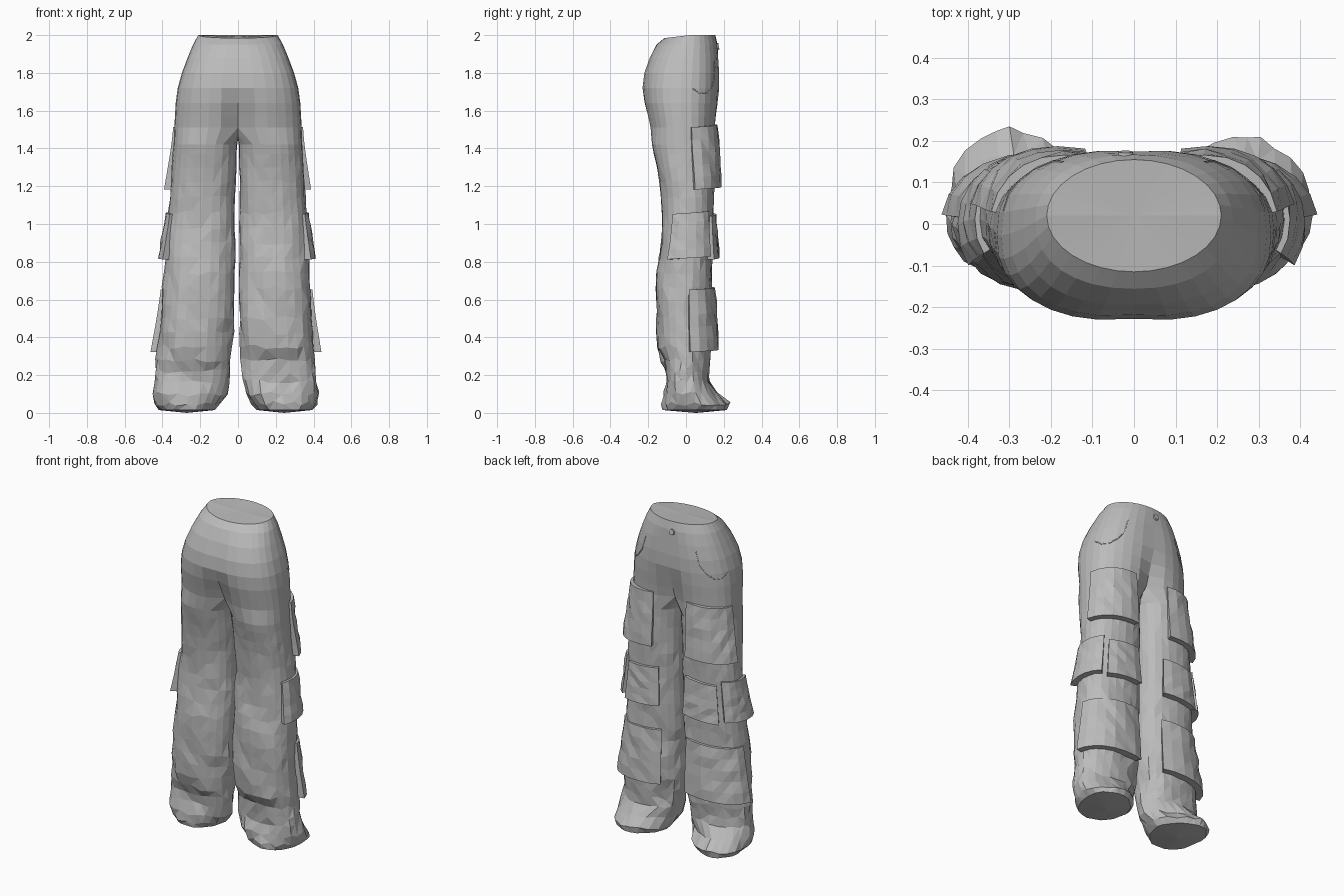
import bpy, bmesh, math, random
from mathutils import Vector

if "Cube" in bpy.data.objects:
    bpy.data.objects.remove(bpy.data.objects["Cube"])

random.seed(4)
cloth = bpy.data.materials.new("grey cloth")
cloth.diffuse_color = (0.5, 0.5, 0.5, 1)
cloth.use_nodes = True
cloth.node_tree.nodes["Principled BSDF"].inputs["Base Color"].default_value = cloth.diffuse_color

# torso sections: z, half width, back y, front y, squareness
TORSO = [(2.0, .21, -.115, .155, 2.0), (1.95, .238, -.156, .167, 2.2),
         (1.88, .267, -.197, .175, 2.4), (1.8, .297, -.225, .18, 2.5),
         (1.72, .319, -.235, .18, 2.5), (1.64, .33, -.228, .175, 2.5),
         (1.57, .334, -.212, .168, 2.5), (1.51, .337, -.199, .163, 2.5)]
# leg sections: z, inner x, outer x, back y, front y
LEG = [(1.42, .003, .34, -.18, .158), (1.25, .008, .35, -.145, .152),
       (1.05, .01, .362, -.124, .146), (.9, .005, .37, -.132, .142),
       (.7, .004, .38, -.157, .14), (.5, .006, .39, -.158, .138),
       (.35, .01, .402, -.148, .134), (.28, .012, .406, -.132, .127),
       (.22, .02, .41, -.108, .118), (.17, .025, .416, -.104, .12),
       (.1, .04, .426, -.12, .165), (.05, .07, .415, -.124, .218),
       (.015, .10, .388, -.114, .212)]


def lerp_row(table, z):
    z = max(table[-1][0], min(table[0][0], z))
    for a, b in zip(table, table[1:]):
        if a[0] >= z >= b[0]:
            t = (a[0] - z) / (a[0] - b[0])
            return [p + (q - p) * t for p, q in zip(a, b)]


def squircle(deg, n):
    c, s = math.cos(math.radians(deg)), math.sin(math.radians(deg))
    return (math.copysign(abs(c) ** (2 / n), c),
            math.copysign(abs(s) ** (2 / n), s))


def torso_pt(z, deg, off=0):
    _, rx, yb, yf, n = lerp_row(TORSO, z)
    c, s = squircle(deg, n)
    x, y = c * (rx + off), (yb + yf) / 2 + s * ((yf - yb) / 2 + off)
    # groove along the middle, deeper towards the crotch
    depth = .03 + .3 * max(0, (1.72 - z) / .21) if z < 1.9 else 0
    y *= 1 - depth * math.exp(-(x / .07) ** 2)
    dip = .016 * max(0, -s) if z > 1.97 else 0
    return Vector((x, y, z - dip))


def leg_pt(side, z, deg, off=0):
    _, xi, xo, yb, yf = lerp_row(LEG, z)
    # rounder at the outer front, squarer elsewhere; pointed at the toe
    n = 2.15 if 0 <= deg <= 90 else 2.3
    if z < .12 and 0 <= deg <= 180:
        n = 1.65
    c, s = squircle(deg, n)
    shift = .028 * (1.45 - z) / 1.45 if side < 0 else 0
    if side < 0 and z < .1:
        yf += .016
    x = (xi + xo) / 2 + shift + c * ((xo - xi) / 2 + off)
    if z < .12 and s > 0:
        x += .03 * s
    return Vector((side * x, (yb + yf) / 2 + s * ((yf - yb) / 2 + off), z))


def finish(bm, name):
    bmesh.ops.recalc_face_normals(bm, faces=bm.faces[:])
    me = bpy.data.meshes.new(name)
    bm.to_mesh(me)
    bm.free()
    me.materials.append(cloth)
    ob = bpy.data.objects.new(name, me)
    bpy.context.collection.objects.link(ob)
    return ob


def bridge(bm, a, b):
    n = len(a)
    for i in range(n):
        k = (i + 1) % n
        bm.faces.new((a[i], a[k], b[k], b[i]))


def fan(bm, ring, centre):
    c = bm.verts.new(centre)
    for i in range(len(ring)):
        bm.faces.new((ring[i], ring[(i + 1) % len(ring)], c))


# trousers: hips split at the crotch into two legs
bm = bmesh.new()
rings = [[bm.verts.new(torso_pt(r[0], -90 + 11.25 * i)) for i in range(32)]
         for r in TORSO]
for a, b in zip(rings, rings[1:]):
    bridge(bm, a, b)
fan(bm, rings[0], (0, .02, 1.992))
low = rings[-1]
back, front = low[0].co.copy(), low[16].co.copy()
crotch = []
for k in range(1, 8):
    p = front.lerp(back, k / 8)
    p.z -= .06 * math.sin(math.pi * k / 8) ** .7
    crotch.append(bm.verts.new(p))
heights = [1.42, 1.37, 1.3, 1.22, 1.14, 1.06, .98, .9, .82, .74, .66, .58,
           .5, .42, .35, .28, .22, .17, .1, .05, .015]
for side in (1, -1):
    outer = [low[i if side > 0 else -i % 32] for i in range(17)]
    prev = outer + crotch
    for z in heights:
        amp = .003 + .011 * (1.45 - z) / 1.45 if z < 1.4 else 0
        ring = []
        for j in range(24):
            deg = -120 + 15 * j
            # broad diagonal folds plus small creases
            fold = amp * .4 * math.sin(math.radians(3 * deg) + z * 17 * side)
            p = leg_pt(side, z, deg, fold + random.uniform(-amp, amp) * .5)
            if .03 < z < 1.3:
                p.z += random.uniform(-.013, .013)
            # one deep crease above the right hem
            if side > 0 and z == .28 and deg % 360 > 180:
                p.y += .018
            if abs(p.x) < .004 or p.x * side < 0:
                p.x = .004 * side
            ring.append(bm.verts.new(p))
        bridge(bm, prev, ring)
        prev = ring
    fan(bm, prev, leg_pt(side, .015, 0).lerp(leg_pt(side, .015, 180), .5)
        - Vector((0, 0, .015)))
legs = [f for f in bm.faces if f.calc_center_median().z < 1.38]
bmesh.ops.triangulate(bm, faces=legs)
finish(bm, "trousers")


# cargo pockets: padded patches that follow the leg and flare at the bottom
def pocket(name, side, z0, z1, a0, a1, top, bottom):
    bm = bmesh.new()
    nu, nv = max(3, round((a1 - a0) / 16)), 5

    def pt(i, j, inner):
        u, v = i / nu, j / nv
        off = top + (bottom - top) * v ** 1.1
        if 0 < i < nu and 0 < j < nv:
            off += random.uniform(-.005, .007)
        z = z1 + (z0 - z1) * v + .015 * (u - .5)
        return leg_pt(side, z, a0 + (a1 - a0) * u, -.015 if inner else off)

    grids = [[[bm.verts.new(pt(i, j, k)) for i in range(nu + 1)]
              for j in range(nv + 1)] for k in (0, 1)]
    for g in grids:
        for j in range(nv):
            for i in range(nu):
                bm.faces.new((g[j][i], g[j][i + 1], g[j + 1][i + 1], g[j + 1][i]))
    rims = [g[0] + [r[-1] for r in g[1:]] + g[-1][-2::-1]
            + [r[0] for r in g[-2:0:-1]] for g in grids]
    bridge(bm, *rims)
    bmesh.ops.triangulate(bm, faces=bm.faces[:])
    finish(bm, name)


for side, tag in ((1, "right"), (-1, "left")):
    pocket(tag + "_thigh_pocket", side, 1.19, 1.52, 12, 106, .008, .037)
    pocket(tag + "_knee_side_pouch", side, .82, 1.06, -30, 46, .014, .038)
    pocket(tag + "_knee_front_pouch", side, .82, 1.05, 56, 118, .016, .036)
    pocket(tag + "_shin_pocket", side, .33, .66, 8, 122, .013, .04)


# stitched seams lying on the hips
def seam(name, pts):
    cu = bpy.data.curves.new(name, "CURVE")
    cu.dimensions = "3D"
    cu.bevel_depth = .003
    cu.bevel_resolution = 0
    sp = cu.splines.new("POLY")
    sp.points.add(len(pts) - 1)
    for q, p in zip(sp.points, pts):
        q.co = (*p, 1)
    cu.materials.append(cloth)
    bpy.context.collection.objects.link(bpy.data.objects.new(name, cu))


path = [(1.86, 56), (1.77, 55), (1.72, 47), (1.69, 36), (1.69, 24), (1.72, 12)]
seam("right_hip_seam", [torso_pt(z, a) for z, a in path])
seam("left_hip_seam", [torso_pt(z, 180 - a) for z, a in path])

# waist button
bm = bmesh.new()
bmesh.ops.create_cone(bm, cap_ends=True, segments=12, radius1=.02, radius2=.017,
                      depth=.014)
button = finish(bm, "button")
button.rotation_euler = (math.radians(-80), 0, 0)
button.location = (-.02, .167, 1.94)
